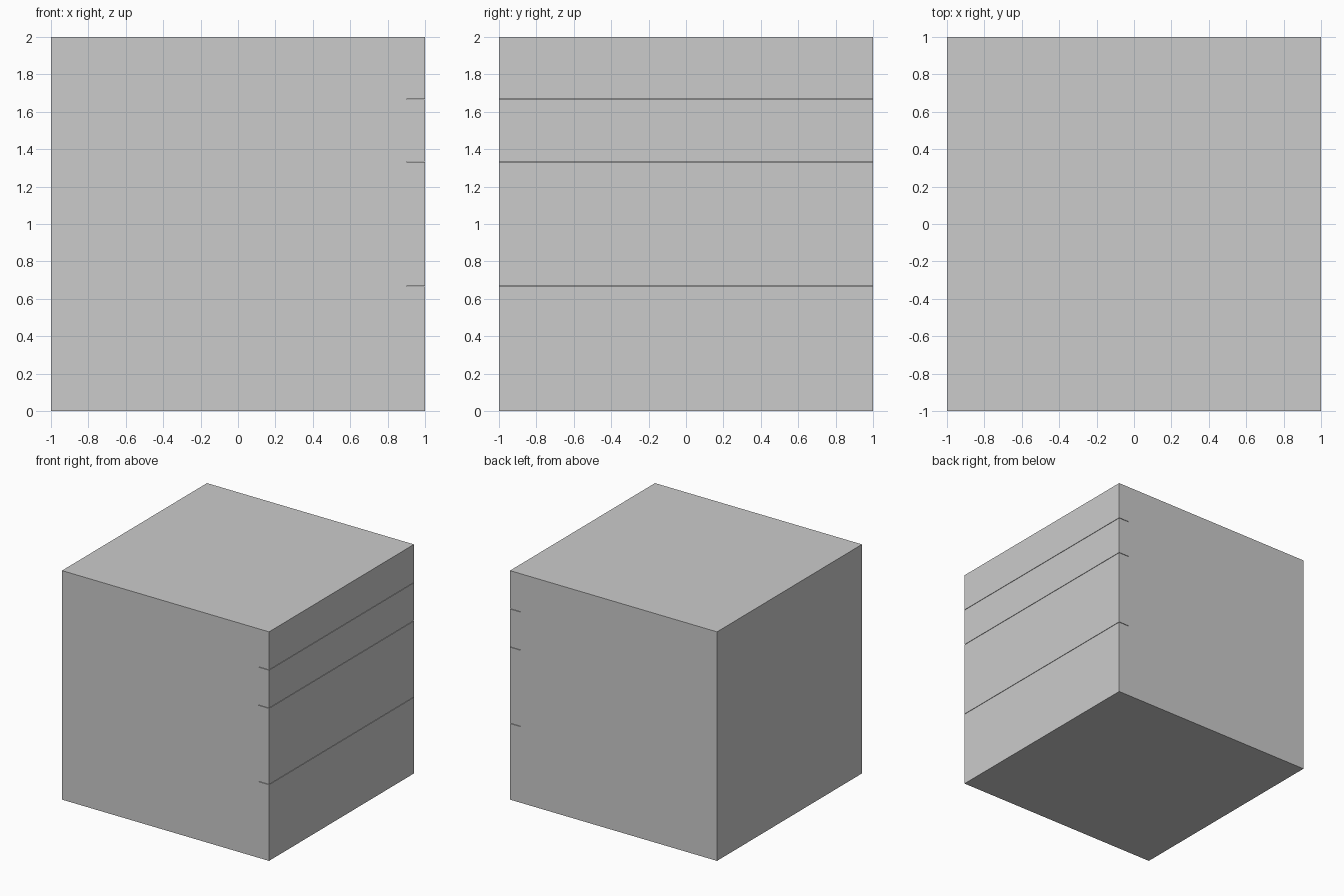
import bpy
import bmesh
from mathutils import Vector

if "Cube" in bpy.data.objects:
    bpy.data.objects.remove(bpy.data.objects["Cube"])


def box(name, lo, hi):
    lo, hi = Vector(lo), Vector(hi)
    bm = bmesh.new()
    bmesh.ops.create_cube(bm, size=1)
    bmesh.ops.scale(bm, vec=hi - lo, verts=bm.verts)
    bmesh.ops.translate(bm, vec=(lo + hi) / 2, verts=bm.verts)
    mesh = bpy.data.meshes.new(name)
    bm.to_mesh(mesh)
    bm.free()
    obj = bpy.data.objects.new(name, mesh)
    bpy.context.collection.objects.link(obj)
    return obj


# Cabinet body
FRONT_X = 0.9
box("cabinet_body", (-1, -1, 0), (FRONT_X, 1, 2))

# Drawer fronts: two tall below, two short above, with hairline gaps
GAP = 0.004
levels = [0, 2 / 3, 4 / 3, 5 / 3, 2]
for i, (z0, z1) in enumerate(zip(levels, levels[1:])):
    low = z0 + (GAP / 2 if z0 > 0 else 0)
    high = z1 - (GAP / 2 if z1 < 2 else 0)
    box(f"drawer_front_{i + 1}", (FRONT_X, -1, low), (1, 1, high))
